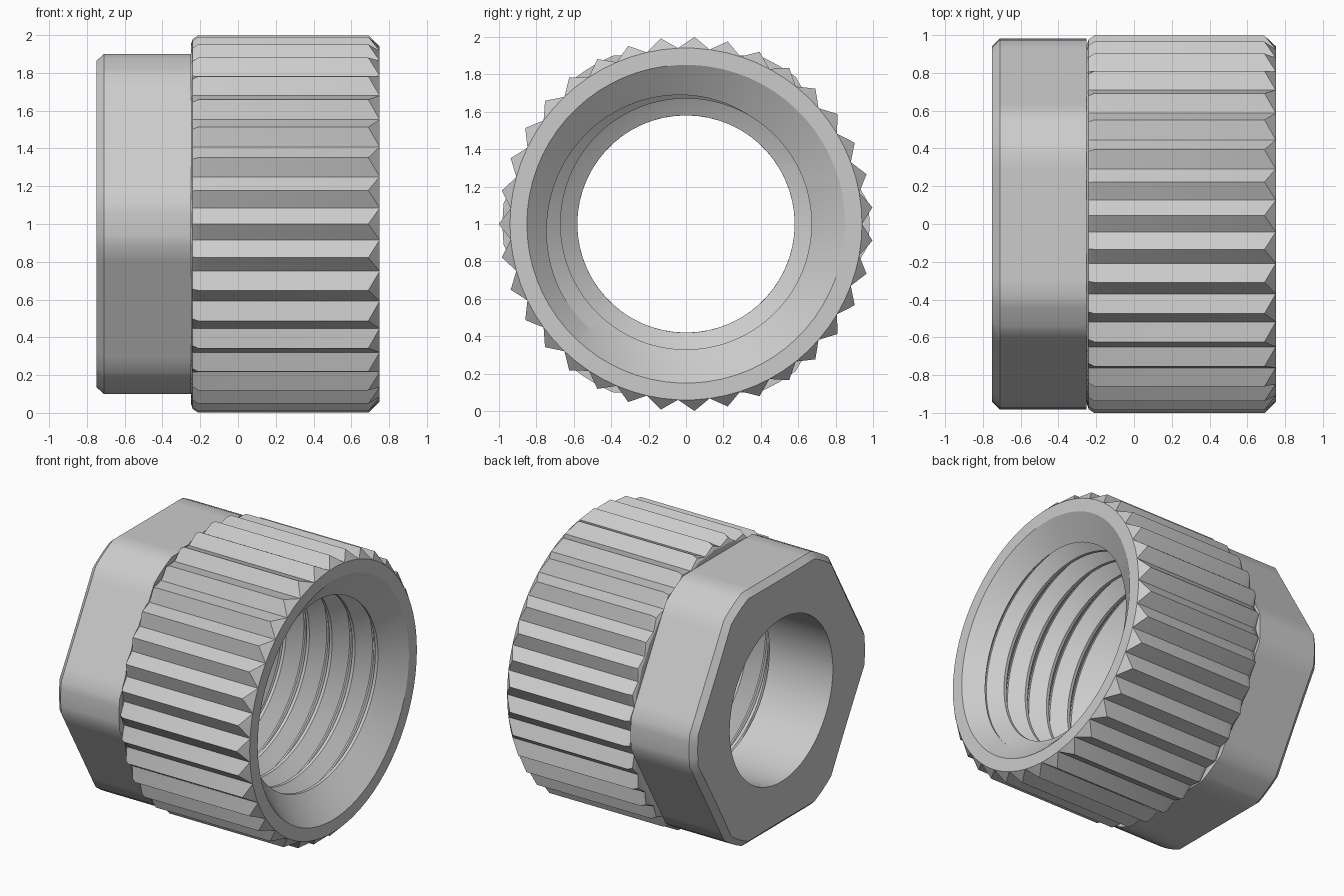
import bpy, bmesh, math
from math import pi, cos, sin, radians

cube = bpy.data.objects.get("Cube")
if cube:
    bpy.data.objects.remove(cube)

metal = bpy.data.materials.new("plain_grey")
metal.use_nodes = True
metal.diffuse_color = (0.6, 0.6, 0.6, 1)
metal.node_tree.nodes["Principled BSDF"].inputs["Base Color"].default_value = (0.6, 0.6, 0.6, 1)


def point(x, r, a):
    """Point at radius r and angle a about the horizontal axis."""
    return (x, r * cos(a), 1 + r * sin(a))


def loft(name, rings):
    """Skin equal-length rings; first and last column of each ring coincide."""
    bm = bmesh.new()
    grid = [[bm.verts.new(p) for p in ring] for ring in rings]
    for a, b in zip(grid, grid[1:]):
        for i in range(len(a) - 1):
            bm.faces.new((a[i], a[i + 1], b[i + 1], b[i]))
    bmesh.ops.remove_doubles(bm, verts=bm.verts, dist=0.0004)
    mesh = bpy.data.meshes.new(name)
    bm.to_mesh(mesh)
    bm.free()
    obj = bpy.data.objects.new(name, mesh)
    bpy.context.collection.objects.link(obj)
    mesh.materials.append(metal)
    bpy.ops.object.select_all(action='DESELECT')
    obj.select_set(True)
    bpy.context.view_layer.objects.active = obj
    bpy.ops.object.shade_smooth_by_angle(angle=radians(30))
    return obj


# Hexagonal head: flats trimmed by a round, chamfered end, plain bore
APOTHEM, ROUND, BORE = 0.9, 0.98, 0.58
trim = math.degrees(math.acos(APOTHEM / ROUND))
steps = [-trim, -18, -12, -6, 0, 6, 12, 18, trim, 26.6, 30, 33.4]
hex_angles = [(radians(60 * k + 30 + s), radians(s)) for k in range(6) for s in steps]
hex_angles.append(hex_angles[0])


def hex_ring(x, inset):
    return [point(x, min(APOTHEM / cos(s), ROUND) - inset if abs(s) <= radians(trim) + 1e-6
                  else ROUND - inset, a) for a, s in hex_angles]


def round_ring(x, r):
    return [point(x, r, a) for a, s in hex_angles]


loft("hex_head", [round_ring(-0.25, BORE), round_ring(-0.75, BORE),
                  hex_ring(-0.75, 0.04), hex_ring(-0.71, 0),
                  hex_ring(-0.25, 0), round_ring(-0.25, 0.8)])

# Knurled collar: each ring gives tip (x, r) and root (x, r)
TEETH, ROOT = 35, 0.94
sections = [((-0.25, 0.8), (-0.25, 0.8)),
            ((-0.25, 0.95), (-0.25, ROOT)),
            ((-0.24, 0.98), (-0.24, ROOT)),
            ((-0.21, 1.0), (-0.21, ROOT)),
            ((0.69, 1.0), (0.75, ROOT)),
            ((0.75, ROOT), (0.75, ROOT)),
            ((0.75, 0.85), (0.75, 0.85))]
loft("knurled_collar", [[point(*sec[i % 2], pi + i * pi / TEETH)
                         for i in range(2 * TEETH + 1)] for sec in sections])

# Threaded bore: helical profile between a countersink and a tapered floor
PITCH, CREST, VALLEY = 0.18, 0.67, 0.76
LOW, HIGH = -0.18, 0.64
COLUMNS = 4 * TEETH
knots = [(0, CREST), (0.12, CREST), (0.53, VALLEY), (0.59, VALLEY), (1, CREST)]
phase = HIGH - PITCH * (6 + 1 / 6)


def thread_radius(u):
    t = u % 1
    for (t0, r0), (t1, r1) in zip(knots, knots[1:]):
        if t <= t1:
            return r0 + (r1 - r0) * (t - t0) / (t1 - t0)


def thread_ring(turn):
    ring = []
    for i in range(COLUMNS + 1):
        f = i / COLUMNS
        x = min(max(phase + PITCH * (turn + f), LOW), HIGH)
        ring.append(point(x, thread_radius((x - phase) / PITCH - f + 1e-7), 2 * pi * f))
    return ring


def bore_ring(x, r):
    return [point(x, r, 2 * pi * i / COLUMNS) for i in range(COLUMNS + 1)]


turns = [k + t for k in range(8, -1, -1) for t in (0.59, 0.53, 0.12, 0)]
loft("threaded_bore", [bore_ring(0.75, 0.85)] + [thread_ring(t) for t in turns]
     + [bore_ring(-0.25, BORE)])
